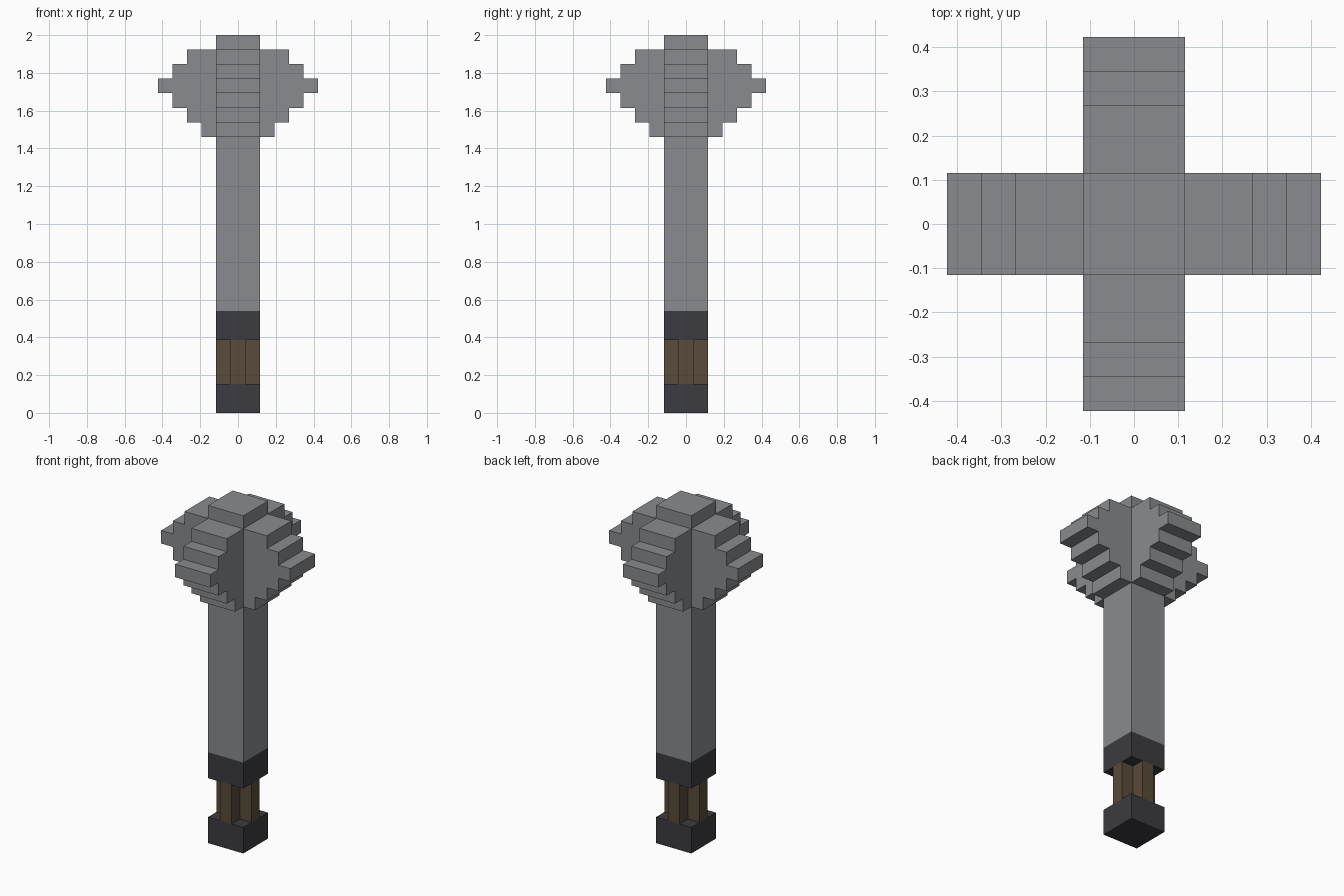
import bpy, bmesh, math
from mathutils import Matrix, Vector

cube = bpy.data.objects.get("Cube")
if cube:
    bpy.data.objects.remove(cube, do_unlink=True)

U = 2 / 26          # one block
W = 1.5             # half width of the shaft, in blocks


def material(name, rgb):
    m = bpy.data.materials.new(name)
    m.use_nodes = True
    m.diffuse_color = (*rgb, 1)
    bsdf = next(n for n in m.node_tree.nodes if n.type == 'BSDF_PRINCIPLED')
    bsdf.inputs["Base Color"].default_value = (*rgb, 1)
    return m


steel = material("steel grey", (0.247, 0.258, 0.275))
dark = material("dark iron", (0.045, 0.043, 0.051))
wood = material("brown grip", (0.102, 0.070, 0.042))


def prism(name, profile, start, end, mat, matrix=Matrix(), open_dirs=()):
    """Extrude a flat profile along z, drop faces whose outermost side is joined
    to another part, then place it with the matrix. Sizes are in blocks."""
    bm = bmesh.new()
    base = bm.faces.new([bm.verts.new((x, y, start)) for x, y in profile])
    top = bmesh.ops.extrude_face_region(bm, geom=[base], use_keep_orig=True)
    bmesh.ops.translate(bm, vec=(0, 0, end - start),
                        verts=[v for v in top["geom"] if isinstance(v, bmesh.types.BMVert)])
    bmesh.ops.recalc_face_normals(bm, faces=bm.faces)
    for d in map(Vector, open_dirs):
        reach = max(v.co.dot(d) for v in bm.verts)
        joined = [f for f in bm.faces
                  if all(v.co.dot(d) > reach - 1e-4 for v in f.verts)]
        bmesh.ops.delete(bm, geom=joined, context='FACES')
    bmesh.ops.transform(bm, matrix=Matrix.Scale(U, 4) @ matrix, verts=bm.verts)
    mesh = bpy.data.meshes.new(name)
    bm.to_mesh(mesh)
    bm.free()
    mesh.materials.append(mat)
    obj = bpy.data.objects.new(name, mesh)
    bpy.context.collection.objects.link(obj)
    return obj


square = [(-W, -W), (W, -W), (W, W), (-W, W)]
a = 0.5
plus = [(-a, -W), (a, -W), (a, -a), (W, -a), (W, a), (a, a),
        (a, W), (-a, W), (-a, a), (-W, a), (-W, -a), (-a, -a)]

# Handle: pommel, cross-shaped grip and collar
prism("pommel", square, 0, 2, dark)
prism("grip", plus, 2, 5, wood, open_dirs=[(0, 0, 1), (0, 0, -1)])
prism("collar", square, 5, 7, dark)

# Shaft, and the cap on top of the head
prism("shaft", square, 7, 19, steel, open_dirs=[(0, 0, 1), (0, 0, -1)])
prism("head_cap", square, 25, 26, steel, open_dirs=[(0, 0, -1)])

# Four stepped flanges, each one block thicker or thinner per layer
reach = [2.5, 3.5, 4.5, 5.5, 4.5, 3.5]
steps = [(W, 19)]
for i, r in enumerate(reach):
    steps += [(r, 19 + i), (r, 20 + i)]
steps.append((W, 25))

upright = Matrix.Rotation(math.pi / 2, 4, 'X')
for i, side in enumerate(("left", "back", "right", "front")):
    turn = Matrix.Rotation(i * math.pi / 2, 4, 'Z')
    prism(side + "_flange", steps, -W, W, steel, turn @ upright,
          open_dirs=[(-1, 0, 0)])
